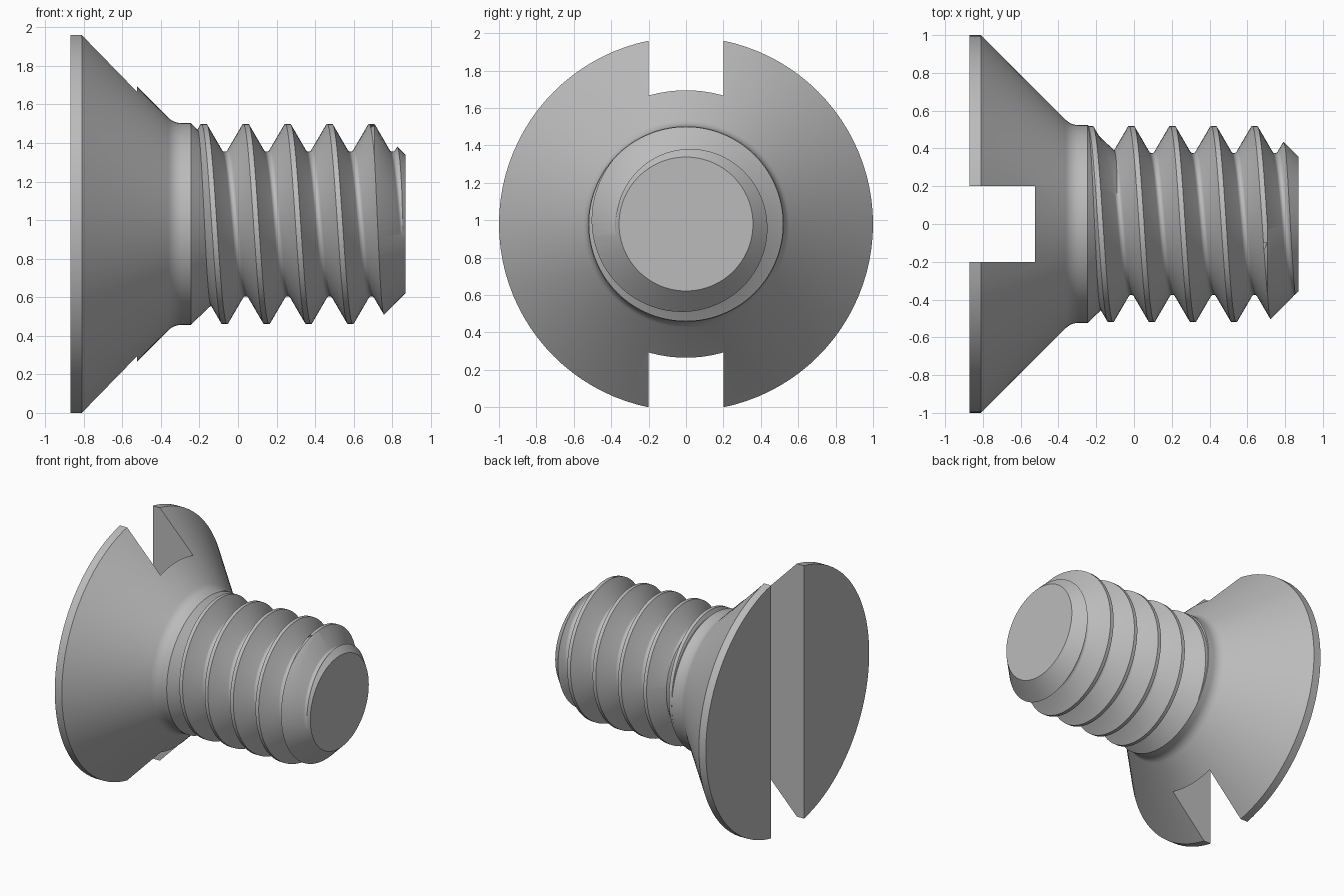
import bpy, bmesh
from math import sin, cos, pi, radians

cube = bpy.data.objects.get("Cube")
if cube:
    bpy.data.objects.remove(cube, do_unlink=True)

SEG = 96             # segments round the axis
PITCH = 0.2175
CREST, ROOT = 0.52, 0.375
SHANK = 0.523
AXIS_Z = 0.98

steel = bpy.data.materials.new("grey_steel")
steel.use_nodes = True
steel.diffuse_color = (0.5, 0.5, 0.5, 1)
steel.node_tree.nodes["Principled BSDF"].inputs["Base Color"].default_value = (0.5, 0.5, 0.5, 1)


def make_object(name, bm):
    bmesh.ops.recalc_face_normals(bm, faces=bm.faces)
    mesh = bpy.data.meshes.new(name)
    bm.to_mesh(mesh)
    bm.free()
    mesh.materials.append(steel)
    obj = bpy.data.objects.new(name, mesh)
    obj.location.z = AXIS_Z
    bpy.context.collection.objects.link(obj)
    return obj


def lathe(name, profile):
    """Revolve (x, radius) points about the x axis."""
    bm = bmesh.new()
    verts = [bm.verts.new((x, 0, r)) for x, r in profile]
    edges = [bm.edges.new(pair) for pair in zip(verts, verts[1:])]
    bmesh.ops.spin(bm, geom=verts + edges, cent=(0, 0, 0), axis=(1, 0, 0),
                   angle=2 * pi, steps=SEG, use_merge=True)
    bmesh.ops.remove_doubles(bm, verts=bm.verts, dist=1e-5)
    return make_object(name, bm)


def helix_body(name, profile, start, turns):
    """Sweep one pitch of (x, radius) points into a closed helical solid."""
    bm = bmesh.new()
    total = turns * SEG
    rows = []
    for i in range(total + 1):
        t = 2 * pi * i / SEG
        rows.append([bm.verts.new((start + PITCH * i / SEG + x, -r * sin(t), r * cos(t)))
                     for x, r in profile])
    for i in range(total - SEG):
        a = rows[i] + [rows[i + SEG][0]]
        b = rows[i + 1] + [rows[i + 1 + SEG][0]]
        for j in range(len(profile)):
            bm.faces.new((a[j], a[j + 1], b[j + 1], b[j]))
    bmesh.ops.delete(bm, geom=[v for v in bm.verts if not v.link_faces], context='VERTS')
    # close both ends with a fan to the axis
    rim = [e for e in bm.edges if e.is_boundary]
    for side in (-1, 1):
        edges = [e for e in rim if e.verts[0].co.x * side > 0]
        mid = sum(e.verts[0].co.x for e in edges) / len(edges)
        centre = bm.verts.new((mid, 0, 0))
        for e in edges:
            bm.faces.new((e.verts[0], e.verts[1], centre))
    bmesh.ops.triangulate(bm, faces=bm.faces)
    return make_object(name, bm)


def combine(target, tool, operation):
    mod = target.modifiers.new(operation.lower(), 'BOOLEAN')
    mod.operation = operation
    mod.solver = 'EXACT'
    mod.object = tool
    bpy.context.view_layer.objects.active = target
    bpy.ops.object.modifier_apply(modifier=mod.name)
    bpy.data.objects.remove(tool, do_unlink=True)


# Thread: flat crest, straight flanks, rounded root
root_round = 0.02
crest_half = 0.0135
thread_profile = [(-crest_half, CREST), (crest_half, CREST)]
for k in range(-3, 4):
    a = radians(20 * k)
    thread_profile.append((PITCH / 2 + root_round * sin(a),
                           ROOT + root_round * (1 - cos(a))))
thread = helix_body("thread", thread_profile, 0.04 - 4 * PITCH, 10)

# Trim the thread to length with a chamfered tip
envelope = lathe("thread_envelope", [(-0.26, 0), (-0.26, 0.8), (0.428, 0.8),
                                     (0.87, 0.358), (0.87, 0)])
combine(thread, envelope, 'INTERSECT')

# Countersunk head, filleted neck and tapering thread run-out
fillet = 0.1
neck_x = 0.19 - SHANK + fillet * 0.4142
head_profile = [(-0.87, 0), (-0.87, 1), (-0.81, 1)]
for k in range(7):
    a = radians(-135 + 7.5 * k)
    head_profile.append((neck_x + fillet * cos(a), SHANK + fillet * (1 + sin(a))))
head_profile += [(-0.245, SHANK), (0.305, 0)]
screw = lathe("slotted_screw", head_profile)
combine(screw, thread, 'UNION')

# Driver slot right across the head
bm = bmesh.new()
bmesh.ops.create_cube(bm, size=1)
bmesh.ops.scale(bm, vec=(0.475, 0.4, 3), verts=bm.verts)
bmesh.ops.translate(bm, vec=(-0.7625, 0, 0), verts=bm.verts)
combine(screw, make_object("slot_cutter", bm), 'DIFFERENCE')

# One colour and smooth shading with crisp edges
screw.data.materials.clear()
screw.data.materials.append(steel)
for face in screw.data.polygons:
    face.material_index = 0
bpy.ops.object.select_all(action='DESELECT')
screw.select_set(True)
bpy.context.view_layer.objects.active = screw
bpy.ops.object.shade_smooth_by_angle(angle=radians(30))
